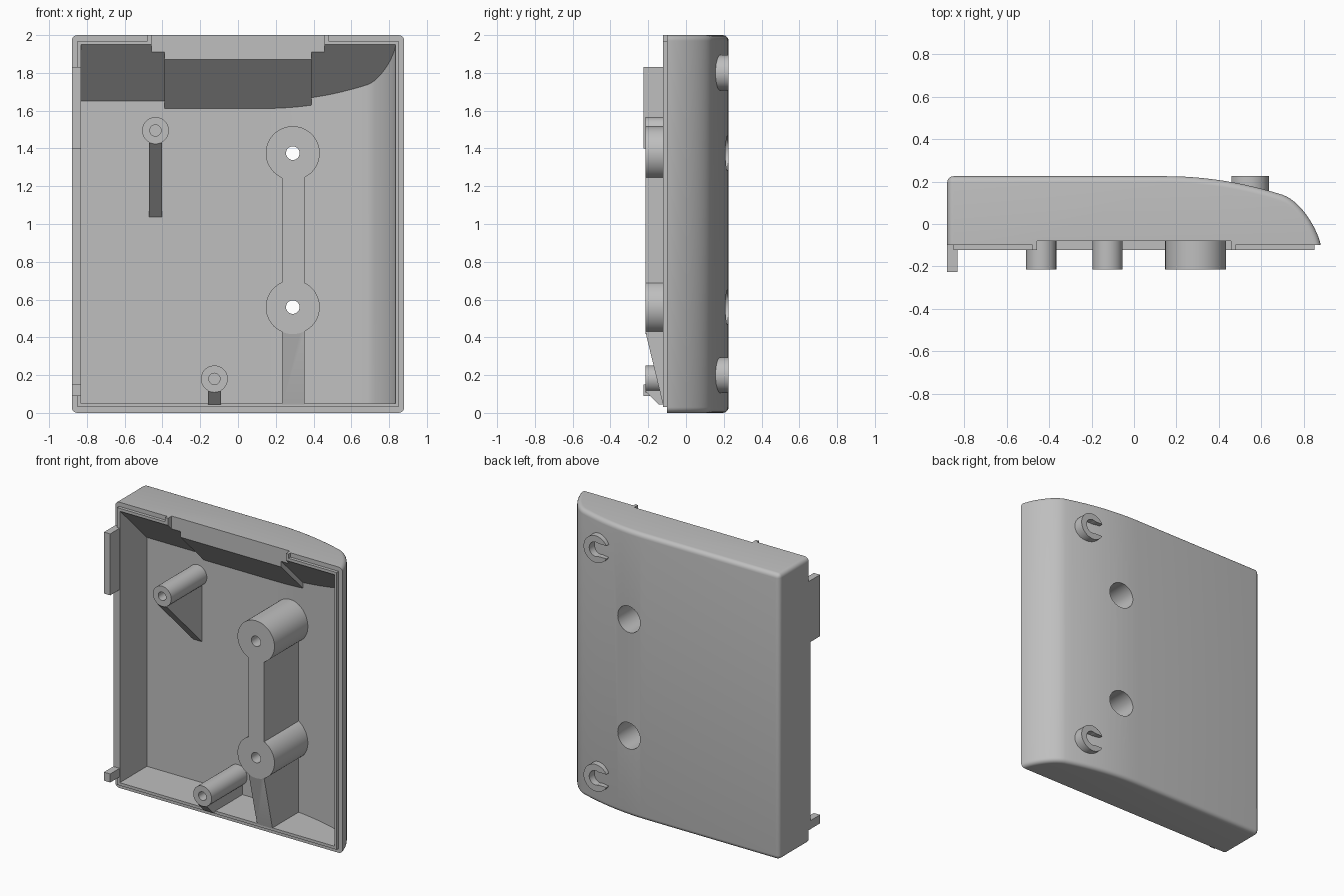
import bpy, bmesh, math
from mathutils import Vector

if "Cube" in bpy.data.objects:
    bpy.data.objects.remove(bpy.data.objects["Cube"])

grey = bpy.data.materials.new("plain grey")
grey.diffuse_color = (0.52, 0.52, 0.52, 1)
grey.use_nodes = True
grey.node_tree.nodes["Principled BSDF"].inputs["Base Color"].default_value = grey.diffuse_color

PLACE = {"x": lambda a, b, t: (t, a, b),
         "y": lambda a, b, t: (a, t, b),
         "z": lambda a, b, t: (a, b, t)}


def prism(name, pts, axis, lo, hi):
    """Extrude a closed profile along one axis."""
    bm = bmesh.new()
    rings = [[bm.verts.new(PLACE[axis](a, b, t)) for a, b in pts] for t in (lo, hi)]
    n = len(pts)
    bm.faces.new(rings[0])
    bm.faces.new(rings[1])
    for i in range(n):
        j = (i + 1) % n
        bm.faces.new((rings[0][i], rings[0][j], rings[1][j], rings[1][i]))
    bmesh.ops.recalc_face_normals(bm, faces=bm.faces)
    me = bpy.data.meshes.new(name)
    bm.to_mesh(me)
    bm.free()
    me.materials.append(grey)
    ob = bpy.data.objects.new(name, me)
    bpy.context.collection.objects.link(ob)
    return ob


def box(name, x0, x1, y0, y1, z0, z1):
    return prism(name, [(x0, y0), (x1, y0), (x1, y1), (x0, y1)], "z", z0, z1)


def rod(name, x, z, r, y0, y1, n=48):
    ring = [(x + r * math.cos(math.tau * i / n), z + r * math.sin(math.tau * i / n))
            for i in range(n)]
    return prism(name, ring, "y", y0, y1)


def combine(ob, other, op):
    """Boolean one part with another and discard the second."""
    mod = ob.modifiers.new("combine", "BOOLEAN")
    mod.operation, mod.solver, mod.object = op, "EXACT", other
    bpy.context.view_layer.update()
    dg = bpy.context.evaluated_depsgraph_get()
    me = bpy.data.meshes.new_from_object(ob.evaluated_get(dg))
    ob.modifiers.clear()
    ob.data = me
    bpy.data.objects.remove(other)


def cut(ob, other):
    combine(ob, other, "DIFFERENCE")


def add(ob, other):
    combine(ob, other, "UNION")


# Curved right-hand side of the case, seen from above
curve = []
for i in range(13):
    x = 0.15 + 0.55 * i / 12
    curve.append(Vector((x, 0.225 - 0.29 * (x - 0.15) ** 2)))
P = [Vector(p) for p in ((0.70, 0.137), (0.78, 0.111), (0.86, -0.01), (0.88, -0.10))]
for i in range(1, 15):
    t = i / 14
    s = 1 - t
    curve.append(P[0] * s**3 + P[1] * 3 * s*s*t + P[2] * 3 * s*t*t + P[3] * t**3)

# Inner curve, offset by the wall thickness
inner = []
for i, p in enumerate(curve):
    d = (curve[min(i + 1, len(curve) - 1)] - curve[max(i - 1, 0)]).normalized()
    inner.append(p + Vector((d.y, -d.x)) * 0.047)

# Outer body with rounded edges everywhere but the front rim
shell = prism("case_shell", [(-0.88, -0.10), (-0.88, 0.225)] + [tuple(p) for p in curve],
              "z", 0, 2)
bm = bmesh.new()
bm.from_mesh(shell.data)
edges = []
for e in bm.edges:
    a, b = e.verts[0].co, e.verts[1].co
    at_front = a.y < -0.099 and b.y < -0.099
    flat = abs(a.z - b.z) < 1e-4
    back_left = a.x < -0.87 and b.x < -0.87 and a.y > 0.22 and b.y > 0.22
    if (flat and not at_front) or back_left:
        edges.append(e)
bmesh.ops.bevel(bm, geom=edges, offset=0.03, segments=5, profile=0.5,
                affect="EDGES", clamp_overlap=False)
bmesh.ops.recalc_face_normals(bm, faces=bm.faces)
bm.to_mesh(shell.data)
bm.free()

# Raised lip inside the front rim, with end caps beside the notch
add(shell, box("lip", -0.85, 0.85, -0.122, -0.09, 0.03, 1.97))
for s in (-1, 1):
    x0, x1 = sorted((s * 0.44, s * 0.478))
    add(shell, box("lip_cap", x0, x1, -0.122, -0.09, 1.94, 2.0))

# Cavity with a sloping ceiling
cavity = prism("cavity", [(-0.83, -0.4), (-0.83, 0.178)] + [tuple(p) for p in inner]
               + [(inner[-1].x, -0.4)], "z", 0.05, 1.95)
cut(cavity, prism("slope", [(-0.12, 1.95), (0.5, 1.33), (0.5, 2.3), (-0.12, 2.3)],
                  "x", -2, 2))
cut(shell, cavity)

# Thicker ceiling and notch in the middle of the top wall
add(shell, prism("ceiling_pad", [(-0.09, 1.96), (-0.09, 1.88), (0.195, 1.595), (0.195, 1.70)],
                 "x", -0.39, 0.39))
cut(shell, box("notch", -0.457, 0.457, -0.3, -0.08, 1.80, 2.1))

# Strip with two locating tabs on the left wall
side_tabs = prism("side_tabs", [(-0.09, 0.09), (-0.225, 0.09), (-0.225, 0.15), (-0.122, 0.15),
                                (-0.122, 1.40), (-0.225, 1.40), (-0.225, 1.83), (-0.09, 1.83)],
                  "x", -0.88, -0.832)

# Large screw posts joined by ribs
FRONT = -0.215
posts = rod("screw_posts", 0.29, 1.375, 0.143, FRONT, 0.185)
add(posts, rod("post", 0.29, 0.56, 0.143, FRONT, 0.185))
add(posts, box("rib", 0.233, 0.353, FRONT, 0.185, 0.67, 1.26))
add(posts, prism("foot_rib", [(FRONT, 0.46), (FRONT, 0.43), (-0.122, 0.045), (0.185, 0.045),
                              (0.185, 0.46)], "x", 0.233, 0.353))
for z in (0.56, 1.375):
    for target in (posts, shell):
        cut(target, rod("counterbore", 0.29, z, 0.092, -0.12, 0.4))
    cut(posts, rod("bore", 0.29, z, 0.036, -0.4, 0.0, 32))

# Small pegs with sloping gussets
for name, x, z, foot in (("upper_peg", -0.437, 1.495, 1.03), ("lower_peg", -0.125, 0.18, 0.045)):
    peg = rod(name, x, z, 0.071, FRONT, 0.19)
    top = z - 0.066
    reach = min(0.19, FRONT + top - foot)
    profile = [(FRONT, z - 0.05), (FRONT, top), (reach, top - (reach - FRONT))]
    if reach < 0.18:
        profile.append((0.19, foot))
    profile.append((0.19, z - 0.05))
    add(peg, prism("gusset", profile, "x", x - 0.035, x + 0.035))
    cut(peg, rod("pilot", x, z, 0.03, -0.4, 0.1, 32))

# C-shaped cable hooks on the back
for name, z in (("upper_hook", 1.80), ("lower_hook", 0.20)):
    hook = rod(name, 0.542, z, 0.094, 0.15, 0.225)
    slot = rod("slot", 0.542, z, 0.05, 0.0, 0.4)
    add(slot, box("mouth", 0.40, 0.542, 0.0, 0.4, z - 0.045, z + 0.045))
    cut(hook, slot)

# Smooth rounds, crisp edges
for ob in bpy.context.scene.objects:
    ob.select_set(True)
    bpy.context.view_layer.objects.active = ob
bpy.ops.object.shade_smooth_by_angle(angle=math.radians(30))
